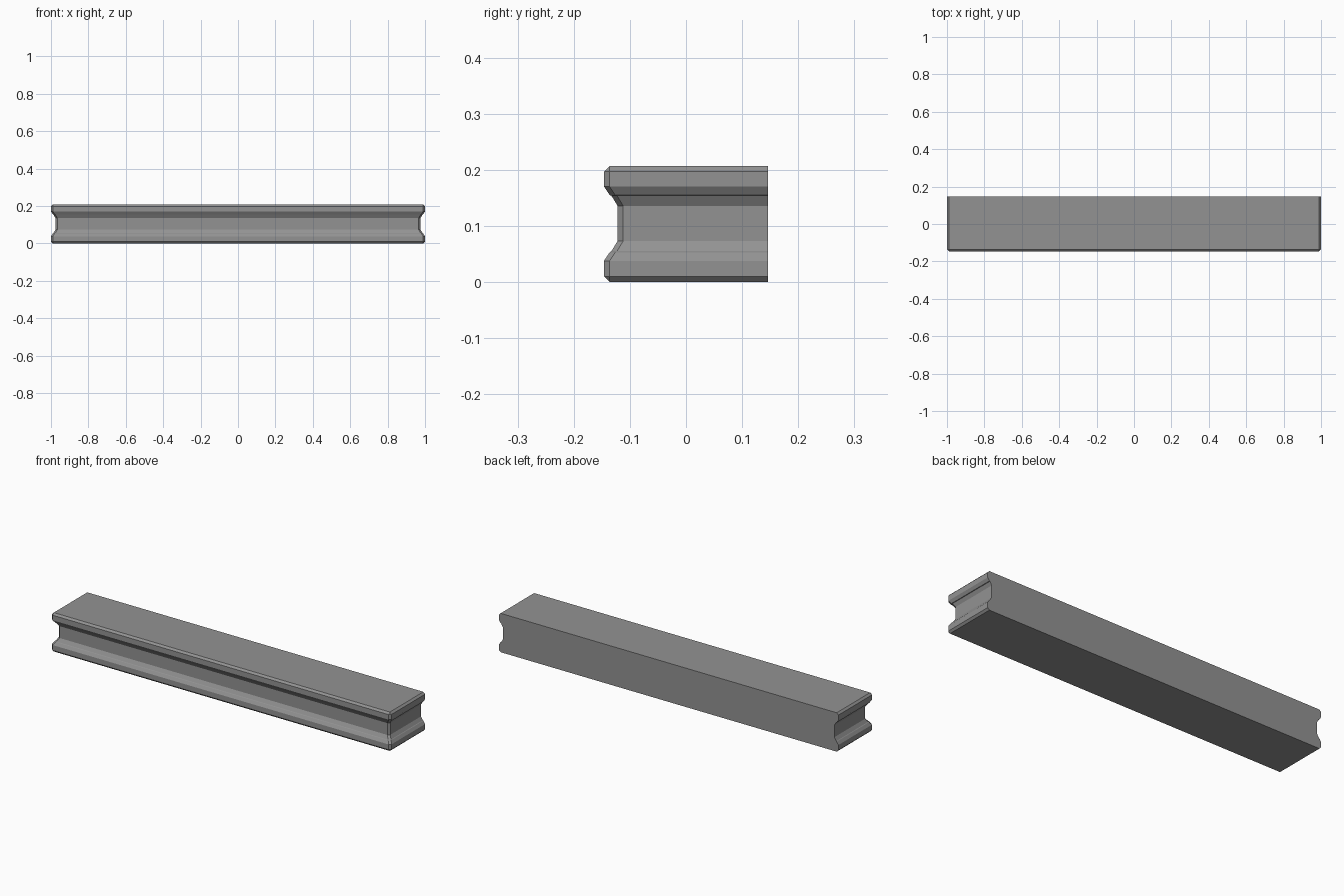
import bpy
import bmesh

cube = bpy.data.objects.get("Cube")
if cube:
    bpy.data.objects.remove(cube, do_unlink=True)

# Flat grey material
grey = bpy.data.materials.new("stone grey")
grey.use_nodes = True
colour = (0.29, 0.29, 0.29, 1)
grey.diffuse_color = colour
grey.node_tree.nodes["Principled BSDF"].inputs["Base Color"].default_value = colour

HALF_X, HALF_Y, HEIGHT = 1.0, 0.146, 0.207
CORNER = 0.01

# Moulding profile, bottom to top: inset from the outer face, height
profile = [
    (0.01, 0), (0, 0.01), (0, 0.038), (0.01, 0.053), (0.013, 0.055), (0.024, 0.073),
    (0.024, 0.136), (0.013, 0.154), (0.01, 0.155), (0, 0.17), (0, 0.197), (0.01, HEIGHT),
]


def plan_ring(bm, inset, z, cut):
    """Plan outline with a flat back and two cut front corners."""
    x, front = HALF_X - inset, inset - HALF_Y
    side = [(x, HALF_Y), (x, front + cut), (x - cut, front)]
    outline = side + [(-px, py) for px, py in reversed(side)]
    return [bm.verts.new((px, py, z)) for px, py in outline]


# Loft the outline up the profile
bm = bmesh.new()
rings = []
for inset, z in profile:
    cut = 0 if z in (0, HEIGHT) else CORNER
    rings.append(plan_ring(bm, inset, z, cut))

for low, high in zip(rings, rings[1:]):
    for i in range(len(low) - 1):
        bm.faces.new((low[i], low[i + 1], high[i + 1], high[i]))

# Flat back, bottom and top
bm.faces.new([r[0] for r in rings] + [r[-1] for r in reversed(rings)])
bm.faces.new(rings[0])
bm.faces.new(rings[-1])

bmesh.ops.remove_doubles(bm, verts=bm.verts, dist=0.0001)
bmesh.ops.recalc_face_normals(bm, faces=bm.faces)

mesh = bpy.data.meshes.new("moulded_ledge")
bm.to_mesh(mesh)
bm.free()
mesh.materials.append(grey)
ledge = bpy.data.objects.new("moulded_ledge", mesh)
bpy.context.collection.objects.link(ledge)
